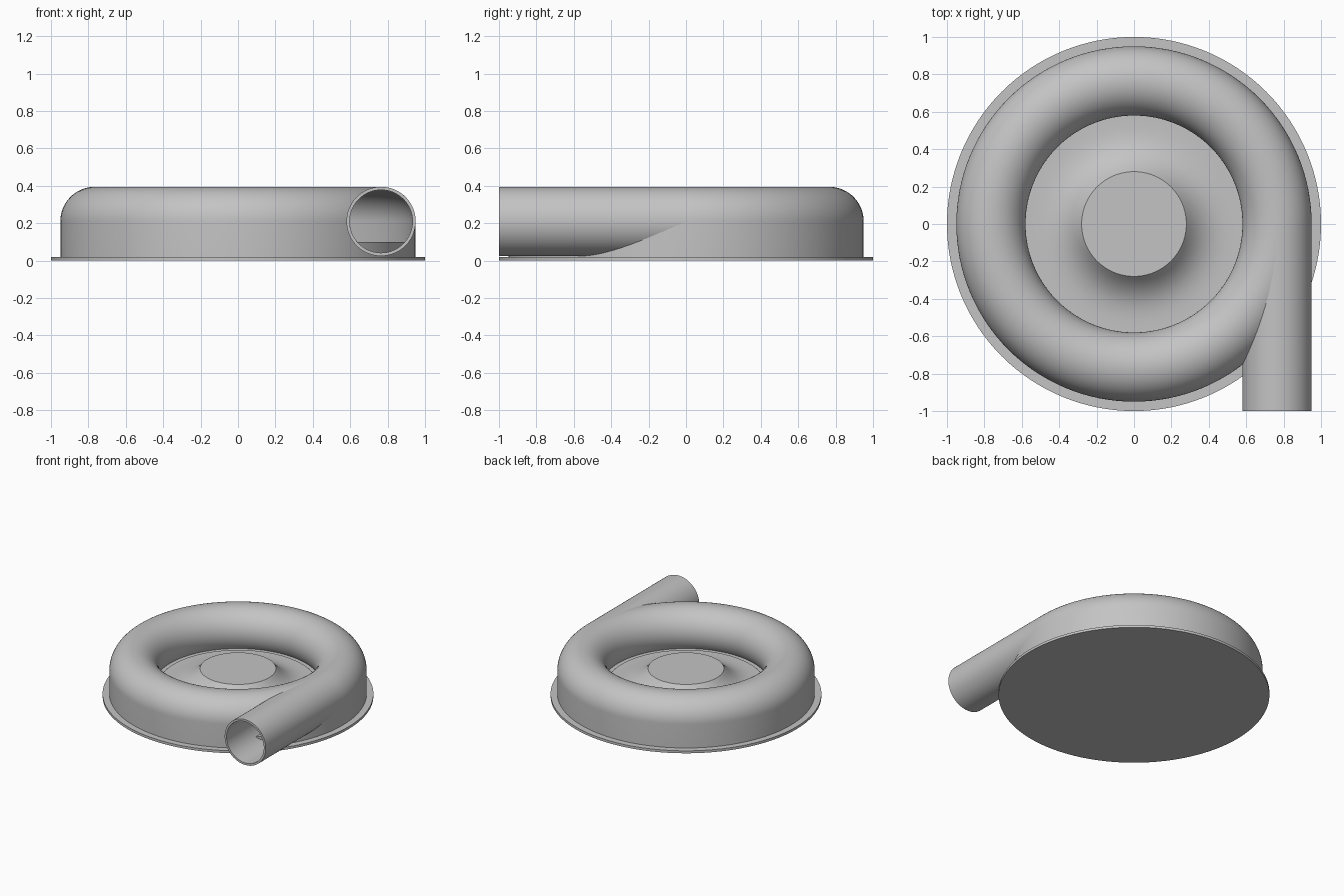
import bpy, bmesh
from math import pi, radians, sin, cos, sqrt
from mathutils import Matrix

if "Cube" in bpy.data.objects:
    bpy.data.objects.remove(bpy.data.objects["Cube"])

# One plain grey for the whole casting
grey = bpy.data.materials.new("plain_grey")
grey.use_nodes = True
colour = (0.55, 0.55, 0.55, 1)
grey.diffuse_color = colour
grey.node_tree.nodes["Principled BSDF"].inputs["Base Color"].default_value = colour

RING, TUBE, WALL = 0.765, 0.185, 0.017   # ring radius, tube radius, wall thickness
MID, FLOOR, PLATE = 0.21, 0.10, 0.02     # heights of tube centre, floor and plate


def activate(obj):
    bpy.ops.object.select_all(action='DESELECT')
    obj.select_set(True)
    bpy.context.view_layer.objects.active = obj


def revolve(name, profile, closed=False, steps=128):
    """Spin an (r, z) profile around the z axis."""
    bm = bmesh.new()
    verts = [bm.verts.new((r, 0, z)) for r, z in profile]
    edges = [bm.edges.new(p) for p in zip(verts, verts[1:])]
    if closed:
        edges.append(bm.edges.new((verts[-1], verts[0])))
    bmesh.ops.spin(bm, geom=verts + edges, cent=(0, 0, 0), axis=(0, 0, 1),
                   angle=2 * pi, steps=steps, use_duplicate=False)
    bmesh.ops.remove_doubles(bm, verts=bm.verts, dist=1e-5)
    bmesh.ops.recalc_face_normals(bm, faces=bm.faces)
    mesh = bpy.data.meshes.new(name)
    bm.to_mesh(mesh)
    bm.free()
    mesh.materials.append(grey)
    obj = bpy.data.objects.new(name, mesh)
    bpy.context.collection.objects.link(obj)
    return obj


def smooth(obj):
    activate(obj)
    bpy.ops.object.shade_smooth_by_angle(angle=radians(30))


def arc(radius, count=40):
    """Tube section from the outer side over the top and down to the floor."""
    end = pi + math_asin((MID - FLOOR) / radius)
    return [(RING + radius * cos(end * i / count), MID + radius * sin(end * i / count))
            for i in range(count + 1)]


def math_asin(s):
    from math import asin
    return asin(s)


def along_y(obj):
    """Lay a revolved part along the outlet axis."""
    obj.data.transform(Matrix.Translation((RING, 0, MID)) @ Matrix.Rotation(pi / 2, 4, 'X'))


# Base plate
plate = revolve("base_plate", [(0, 0), (1, 0), (1, PLATE), (0, PLATE)])

# Floor with a flared centre hub
flare = [(0.58 - 0.30 * t, 0.105 + 0.12 * t ** 3.2) for t in [i / 16 for i in range(17)]]
floor = revolve("floor_and_hub", [(0, PLATE), (0.935, PLATE), (0.935, FLOOR), (0.585, FLOOR)]
                + flare + [(0, 0.225)])

# Hollow ring housing with a straight outer skirt
outer, inner = arc(TUBE), arc(TUBE - WALL)
housing = revolve("ring_housing", [(RING + TUBE, PLATE)] + outer + inner[::-1]
                  + [(RING + TUBE - WALL, PLATE)], closed=True)

# Opening in the housing where the outlet enters
cutter = revolve("outlet_cutter", [(0, 0), (TUBE - WALL / 2, 0), (TUBE - WALL / 2, 1.1), (0, 1.1)],
                 steps=64)
along_y(cutter)
cutter.hide_render = True
cut = housing.modifiers.new("outlet_opening", 'BOOLEAN')
cut.operation, cut.solver, cut.object = 'DIFFERENCE', 'EXACT', cutter
activate(housing)
bpy.ops.object.modifier_apply(modifier=cut.name)
bpy.data.objects.remove(cutter)

# Straight outlet pipe, tangent to the ring
pipe = revolve("outlet_pipe", [(TUBE, 0), (TUBE, 1), (TUBE - WALL, 1), (TUBE - WALL, 0)],
               closed=True, steps=64)
along_y(pipe)

for part in (plate, floor, housing, pipe):
    smooth(part)
